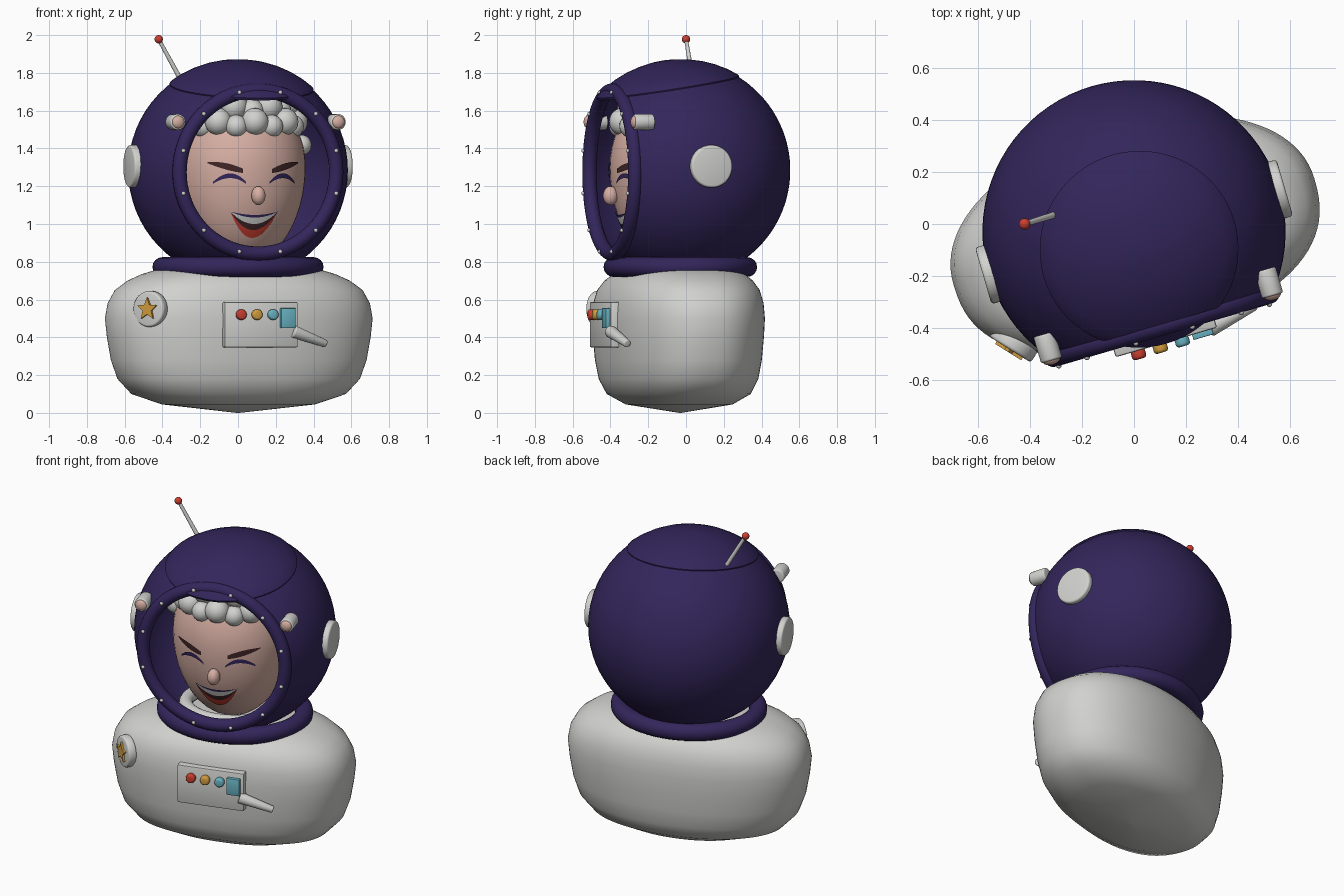
import bpy, bmesh, math
from math import sin, cos, pi, radians, sqrt
from mathutils import Matrix, Vector

if "Cube" in bpy.data.objects:
    bpy.data.objects.remove(bpy.data.objects["Cube"])

# Everything is built facing -y, then turned a little to one side
TURN = Matrix.Translation((0, -0.03, 0)) @ Matrix.Rotation(radians(16.3), 4, 'Z')


def material(name, rgb):
    m = bpy.data.materials.new(name)
    m.diffuse_color = (*rgb, 1)
    m.use_nodes = True
    m.node_tree.nodes["Principled BSDF"].inputs["Base Color"].default_value = m.diffuse_color
    return m


INDIGO = material("indigo", (0.033, 0.019, 0.105))
WHITE = material("suit_white", (0.64, 0.64, 0.62))
SKIN = material("skin", (0.68, 0.43, 0.37))
RED = material("red", (0.6, 0.05, 0.03))
GOLD = material("gold", (0.65, 0.34, 0.05))
CYAN = material("cyan", (0.14, 0.45, 0.54))
BROWN = material("dark_brown", (0.05, 0.018, 0.02))


def finish(name, bm, mat, matrix=TURN, angle=40):
    bmesh.ops.recalc_face_normals(bm, faces=bm.faces[:])
    me = bpy.data.meshes.new(name)
    bm.to_mesh(me)
    bm.free()
    me.materials.append(mat)
    ob = bpy.data.objects.new(name, me)
    bpy.context.collection.objects.link(ob)
    ob.matrix_world = matrix
    bpy.ops.object.select_all(action='DESELECT')
    ob.select_set(True)
    bpy.context.view_layer.objects.active = ob
    bpy.ops.object.shade_smooth_by_angle(angle=radians(angle))
    return ob


def add_ball(bm, p, r, seg=24):
    size = r if isinstance(r, tuple) else (r, r, r)
    m = Matrix.Translation(p) @ Matrix.Diagonal((*size, 1))
    bmesh.ops.create_uvsphere(bm, u_segments=seg, v_segments=seg // 2, radius=1, matrix=m)


def ball(name, p, r, mat, seg=24, matrix=TURN):
    bm = bmesh.new()
    add_ball(bm, p, r, seg)
    return finish(name, bm, mat, matrix)


def rod(name, a, b, r1, r2, mat, matrix=TURN, bevel=0.0, seg=32):
    a, b = Vector(a), Vector(b)
    d = b - a
    m = Matrix.Translation((a + b) / 2) @ d.to_track_quat('Z', 'Y').to_matrix().to_4x4()
    bm = bmesh.new()
    bmesh.ops.create_cone(bm, cap_ends=True, segments=seg, radius1=r1, radius2=r2,
                          depth=d.length, matrix=m)
    if bevel:
        rims = [e for e in bm.edges if any(len(f.verts) > 4 for f in e.link_faces)]
        bmesh.ops.bevel(bm, geom=rims, offset=bevel, segments=3, affect='EDGES', profile=0.5)
    return finish(name, bm, mat, matrix)


def box(name, p, size, mat, bevel=0.008):
    bm = bmesh.new()
    bmesh.ops.create_cube(bm, size=1, matrix=Matrix.Translation(p) @ Matrix.Diagonal((*size, 1)))
    bmesh.ops.bevel(bm, geom=bm.edges[:], offset=bevel, segments=2, affect='EDGES', profile=0.5)
    return finish(name, bm, mat)


def loft(name, rings, mat, matrix=TURN, angle=40, cap=True):
    """Skin between closed rings of points."""
    bm = bmesh.new()
    loops = [[bm.verts.new(p) for p in ring] for ring in rings]
    n = len(loops[0])
    for lo, hi in zip(loops, loops[1:]):
        for i in range(n):
            bm.faces.new((lo[i], lo[(i + 1) % n], hi[(i + 1) % n], hi[i]))
    if cap:
        bm.faces.new(loops[0])
        bm.faces.new(loops[-1])
    return finish(name, bm, mat, matrix, angle)


def ring_tube(name, p, rx, ry, minor, mat, upright=False):
    """Torus, lying flat or standing to face the front."""
    rings = []
    for i in range(73):
        t = 2 * pi * i / 72
        ring = []
        for k in range(16):
            u = 2 * pi * k / 16
            x, y, h = (rx + minor * cos(u)) * cos(t), (ry + minor * cos(u)) * sin(t), minor * sin(u)
            off = (x, -h, y) if upright else (x, y, h)
            ring.append(Vector(p) + Vector(off))
        rings.append(ring)
    ob = loft(name, rings, mat, cap=False)
    bm = bmesh.new()
    bm.from_mesh(ob.data)
    bmesh.ops.remove_doubles(bm, verts=bm.verts[:], dist=1e-5)
    bm.to_mesh(ob.data)
    bm.free()


# Torso: rounded oval sections, squarer at the chest than at the back
def oval(z, s, n=96):
    pts = []
    for i in range(n):
        t = 2 * pi * i / n
        c, v = cos(t), sin(t)
        e = 2 / 2.45 if v < 0 else 2 / 2.1
        b = 0.415 if v < 0 else 0.41
        pts.append((0.722 * s * math.copysign(abs(c) ** e, c),
                    b * (0.25 * min(1, s * 4) * (1 - s) * s + s) * math.copysign(abs(v) ** e, v), z))
    return pts


torso = [(0, 0.01), (0.045, 0.57), (0.1, 0.8), (0.18, 0.905), (0.28, 0.955), (0.4, 0.985),
         (0.5, 1.0), (0.58, 0.98), (0.65, 0.925), (0.7, 0.83), (0.735, 0.72), (0.76, 0.6), (0.77, 0.3)]
loft("suit_torso", [oval(z, s) for z, s in torso], WHITE, angle=50)
ring_tube("collar", (0, 0, 0.772), 0.405, 0.35, 0.052, INDIGO)
ring_tube("neck_seal", (0, -0.05, 0.83), 0.27, 0.24, 0.04, WHITE)

# Helmet: sphere opened at the front, with a raised crown plate
C = Vector((0, 0, 1.285))
CUT = -0.375
bm = bmesh.new()
bmesh.ops.create_uvsphere(bm, u_segments=64, v_segments=40, radius=0.582,
                          matrix=Matrix.Translation(C) @ Matrix.Rotation(pi / 2, 4, 'X'))
bmesh.ops.bisect_plane(bm, geom=bm.verts[:] + bm.edges[:] + bm.faces[:], plane_co=(0, CUT, 0),
                       plane_no=(0, -1, 0), clear_outer=True)
finish("helmet_shell", bm, INDIGO)
crown = []
for deg, r in [(41, 0.575), (40.5, 0.588), (39.5, 0.591), (34, 0.591), (27, 0.59), (20, 0.589),
               (13, 0.588), (6, 0.588), (1, 0.588)]:
    a = radians(deg)
    crown.append([(r * sin(a) * cos(2 * pi * i / 64), r * sin(a) * sin(2 * pi * i / 64), r * cos(a))
                  for i in range(64)])
loft("helmet_crown", crown, INDIGO, TURN @ Matrix.Translation(C) @ Matrix.Rotation(radians(9), 4, 'X'))

# Visor rim with twelve bolts
ring_tube("visor_rim", (0, CUT, 1.275), 0.432, 0.432, 0.038, INDIGO, upright=True)
bm = bmesh.new()
for i in range(12):
    t = radians(15 + 30 * i)
    add_ball(bm, (0.436 * cos(t), CUT - 0.037, 1.275 + 0.436 * sin(t)), 0.011, 12)
finish("rim_bolts", bm, WHITE)

# Ear discs and head lamps on both sides
for side, s in (("left", -1), ("right", 1)):
    rod(side + "_ear_disc", (s * 0.53, 0, 1.305), (s * 0.603, 0, 1.305), 0.113, 0.113, WHITE, bevel=0.012, seg=48)
    rod(side + "_lamp", (s * 0.442, -0.28, 1.54), (s * 0.442, -0.385, 1.54), 0.042, 0.042, WHITE, bevel=0.008)
    ball(side + "_lamp_bulb", (s * 0.442, -0.382, 1.54), (0.034, 0.02, 0.034), SKIN)

# Antenna
I = Matrix.Identity(4)
rod("antenna", (-0.29, 0.04, 1.74), (-0.42, 0, 1.978), 0.013, 0.01, WHITE, I, seg=16)
ball("antenna_tip", (-0.42, 0, 1.978), 0.022, RED, matrix=I)

# Head
HC, HX, HY, LOW, HIGH = (0, -0.05, 1.3), 0.345, 0.325, 0.52, 0.41
bm = bmesh.new()
add_ball(bm, HC, (HX, HY, 1), 48)
for v in bm.verts:
    h = v.co.z - HC[2]
    v.co.z = HC[2] + h * (LOW if h < 0 else HIGH)
finish("head", bm, SKIN)


def face_y(x, z):
    h = z - HC[2]
    q = 1 - (x / HX) ** 2 - (h / (LOW if h < 0 else HIGH)) ** 2
    return HC[1] - HY * sqrt(max(q, 0))


def patch(name, x0, x1, top, low, mat, lift=0.006):
    """Thin painted shape laid on the face between two curves of t in -1..1."""
    bm = bmesh.new()
    rows, cols = 4, 16
    grid = []
    for i in range(cols + 1):
        t = -1 + 2 * i / cols
        x = x0 + (x1 - x0) * i / cols
        zs = [low(t) + (top(t) - low(t)) * k / rows for k in range(rows + 1)]
        grid.append([bm.verts.new((x, face_y(x, z) - lift, z)) for z in zs])
    for a, b in zip(grid, grid[1:]):
        for k in range(rows):
            bm.faces.new((a[k], b[k], b[k + 1], a[k + 1]))
    ob = finish(name, bm, mat)
    if sum(p.normal.y for p in ob.data.polygons) > 0:
        ob.data.flip_normals()


# Laughing eyes, brows, nose
for side, s in (("left", -1), ("right", 1)):
    patch(side + "_eye", s * 0.145 - 0.08, s * 0.145 + 0.08, lambda t: 1.268 - 0.045 * t * t,
          lambda t: 1.243 - 0.03 * t * t, INDIGO)
    patch(side + "_brow", s * 0.165 - 0.085, s * 0.165 + 0.085,
          lambda t: 1.322 + 0.018 * s * t - 0.012 * t * t,
          lambda t: 1.288 + 0.026 * s * t + 0.008 * t * t, BROWN)
ball("nose", (0, -0.385, 1.15), (0.037, 0.04, 0.05), SKIN)


# Mouth in stacked bands: upper line, teeth, dark gap, lower lip
def curve(mid):
    return lambda t: mid + (1.066 - mid) * t * t


bands = [("mouth_line", 1.048, 1.034, INDIGO), ("teeth", 1.034, 1.0, WHITE),
         ("mouth_gap", 1.0, 0.968, BROWN), ("lower_lip", 0.968, 0.926, RED)]
for name, hi, lo, mat in bands:
    patch(name, -0.135, 0.125, curve(hi), curve(lo), mat)

# Curly hair: skull cap and rows of curls
bm = bmesh.new()
add_ball(bm, (0, 0.0, 1.49), (0.31, 0.3, 0.24), 32)
for z, count, r, spread in [(1.53, 9, 0.066, 80), (1.61, 7, 0.07, 75), (1.43, 2, 0.06, 84)]:
    k = sqrt(1 - ((z - HC[2]) / HIGH) ** 2)
    for i in range(count):
        a = radians(-spread + 2 * spread * i / (count - 1))
        wob = 0.012 * (-1) ** i
        add_ball(bm, (HX * k * sin(a), HC[1] - HY * k * cos(a), z + wob), r + wob * 0.5, 20)
finish("curly_hair", bm, WHITE)

# Chest panel with buttons, screen and hose
box("chest_panel", (0, -0.4, 0.467), (0.405, 0.085, 0.24), WHITE)
for name, x, mat in [("red", -0.115, RED), ("gold", -0.028, GOLD), ("cyan", 0.06, CYAN)]:
    rod(name + "_button", (x, -0.435, 0.52), (x, -0.475, 0.52), 0.028, 0.028, mat, bevel=0.012)
box("panel_screen", (0.143, -0.448, 0.502), (0.08, 0.03, 0.105), CYAN, 0.003)
rod("panel_hose", (0.29, -0.4, 0.432), (0.465, -0.31, 0.366), 0.034, 0.02, WHITE, I, bevel=0.006)

# Star badge
B = Matrix.Translation((-0.465, -0.463, 0.55)) @ Matrix.Rotation(radians(-32), 4, 'Z')
rod("badge_disc", (0, 0.03, 0), (0, -0.022, 0), 0.095, 0.095, WHITE, B, 0.012, 48)
star = [(r * sin(i * pi / 5), r * cos(i * pi / 5)) for i in range(10) for r in [(0.062, 0.028)[i % 2]]]
loft("badge_star", [[(x, y, z) for x, z in star] for y in (-0.02, -0.034)], GOLD, B, 20)
